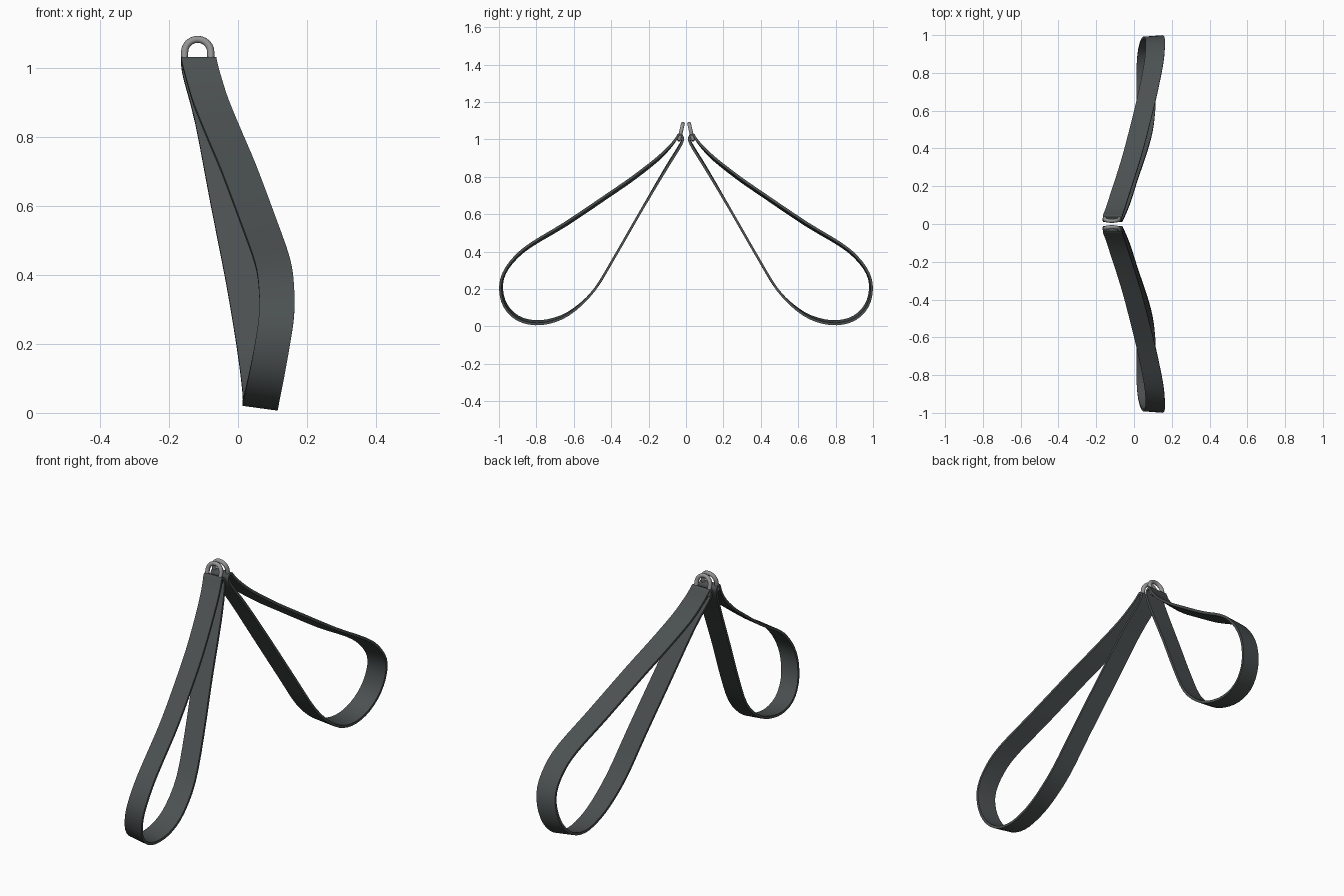
import bpy, bmesh, math
from mathutils import Vector

if "Cube" in bpy.data.objects:
    bpy.data.objects.remove(bpy.data.objects["Cube"])


def material(name, color):
    m = bpy.data.materials.new(name)
    m.diffuse_color = (*color, 1)
    m.use_nodes = True
    m.node_tree.nodes["Principled BSDF"].inputs["Base Color"].default_value = m.diffuse_color
    return m


WEB = material("dark_webbing", (0.07, 0.08, 0.08))
STEEL = material("steel", (0.30, 0.30, 0.30))
WIDTH, THICK = 0.102, 0.013

# Strap centreline stations, once round the loop: y, z, left edge x, edge tilt
STATIONS = [
    (0.036, 1.026, -0.165, 0.0), (0.052, 1.005, -0.160, 0.0),
    (0.080, 0.968, -0.150, 0.002), (0.150, 0.897, -0.128, 0.005),
    (0.280, 0.795, -0.086, 0.006), (0.410, 0.705, -0.048, 0.006),
    (0.640, 0.550, 0.010, 0.006), (0.820, 0.442, 0.048, 0.005),
    (0.910, 0.370, 0.060, 0.004), (0.972, 0.285, 0.061, 0.003),
    (0.989, 0.200, 0.049, 0.004), (0.965, 0.110, 0.032, 0.006),
    (0.900, 0.045, 0.018, 0.007), (0.805, 0.020, 0.013, 0.007),
    (0.700, 0.036, 0.014, 0.006), (0.600, 0.088, 0.010, 0.003),
    (0.490, 0.195, -0.004, 0.0), (0.380, 0.375, -0.034, 0.0),
    (0.245, 0.610, -0.080, 0.0), (0.110, 0.840, -0.124, 0.002),
    (0.030, 0.970, -0.158, 0.002), (0.018, 1.010, -0.165, 0.0),
]


def smooth_loop(pts, steps):
    """Closed Catmull-Rom through the stations."""
    out, n = [], len(pts)
    for i in range(n):
        a, b, c, d = (Vector(pts[(i + k) % n]) for k in (-1, 0, 1, 2))
        for s in range(steps):
            t = s / steps
            out.append(0.5 * (2 * b + (c - a) * t + (2 * a - 5 * b + 4 * c - d) * t * t
                              + (3 * b - a - 3 * c + d) * t ** 3))
    return out


def finish(bm, name, mat):
    bmesh.ops.recalc_face_normals(bm, faces=bm.faces)
    me = bpy.data.meshes.new(name)
    bm.to_mesh(me)
    bm.free()
    ob = bpy.data.objects.new(name, me)
    bpy.context.collection.objects.link(ob)
    me.materials.append(mat)
    bpy.ops.object.select_all(action='DESELECT')
    ob.select_set(True)
    bpy.context.view_layer.objects.active = ob
    bpy.ops.object.shade_smooth_by_angle(angle=math.radians(40))


def sweep(bm, rings):
    """Skin closed cross-sections into a closed tube."""
    vs = [[bm.verts.new(p) for p in r] for r in rings]
    k = len(vs[0])
    for i, a in enumerate(vs):
        b = vs[(i + 1) % len(vs)]
        for j in range(k):
            bm.faces.new((a[j], a[(j + 1) % k], b[(j + 1) % k], b[j]))


def strap(name, side):
    pts = smooth_loop([Vector(s) for s in STATIONS], 3)
    rings = []
    for i, (y, z, x, tilt) in enumerate(pts):
        p, q = pts[i - 1], pts[(i + 1) % len(pts)]
        t = Vector((q[0] - p[0], q[1] - p[1])).normalized()
        out = Vector((-t.y, t.x))          # outward, path runs clockwise
        h = THICK / 2
        ring = []
        for ex, off in ((x, -tilt - h), (x + WIDTH, tilt - h),
                        (x + WIDTH, tilt + h), (x, -tilt + h)):
            ring.append((ex, side * (y + out.x * off), z + out.y * off))
        rings.append(ring)
    bm = bmesh.new()
    sweep(bm, rings)
    finish(bm, name, WEB)


def d_ring(name, side):
    # D outline: local (u across, v up), bar at the bottom inside the strap fold
    cx, w, r = -0.117, 0.038, 0.0105
    path = [(-w, 0.0), (-w, 0.025)]
    path += [(-w * math.cos(a), 0.045 + w * math.sin(a))
             for a in (math.pi * k / 12 for k in range(13))]
    path += [(w, 0.025), (w, 0.0), (0.0, -0.004)]
    up = Vector((0, -0.24 * side, 1)).normalized()
    across = Vector((1, 0, 0))
    nrm = across.cross(up)
    base = Vector((cx, 0.036 * side, 1.003))
    rings = []
    for i, (u, v) in enumerate(path):
        p, q = path[i - 1], path[(i + 1) % len(path)]
        t = Vector((q[0] - p[0], q[1] - p[1])).normalized()
        n = across * -t.y + up * t.x
        c = base + across * u + up * v
        rings.append([c + n * r * math.cos(a) + nrm * r * math.sin(a)
                      for a in (math.tau * k / 10 for k in range(10))])
    bm = bmesh.new()
    sweep(bm, rings)
    finish(bm, name, STEEL)


# Two mirrored straps, each with its own D-ring
for label, side in (("front", -1), ("back", 1)):
    strap(label + "_strap", side)
    d_ring(label + "_ring", side)
